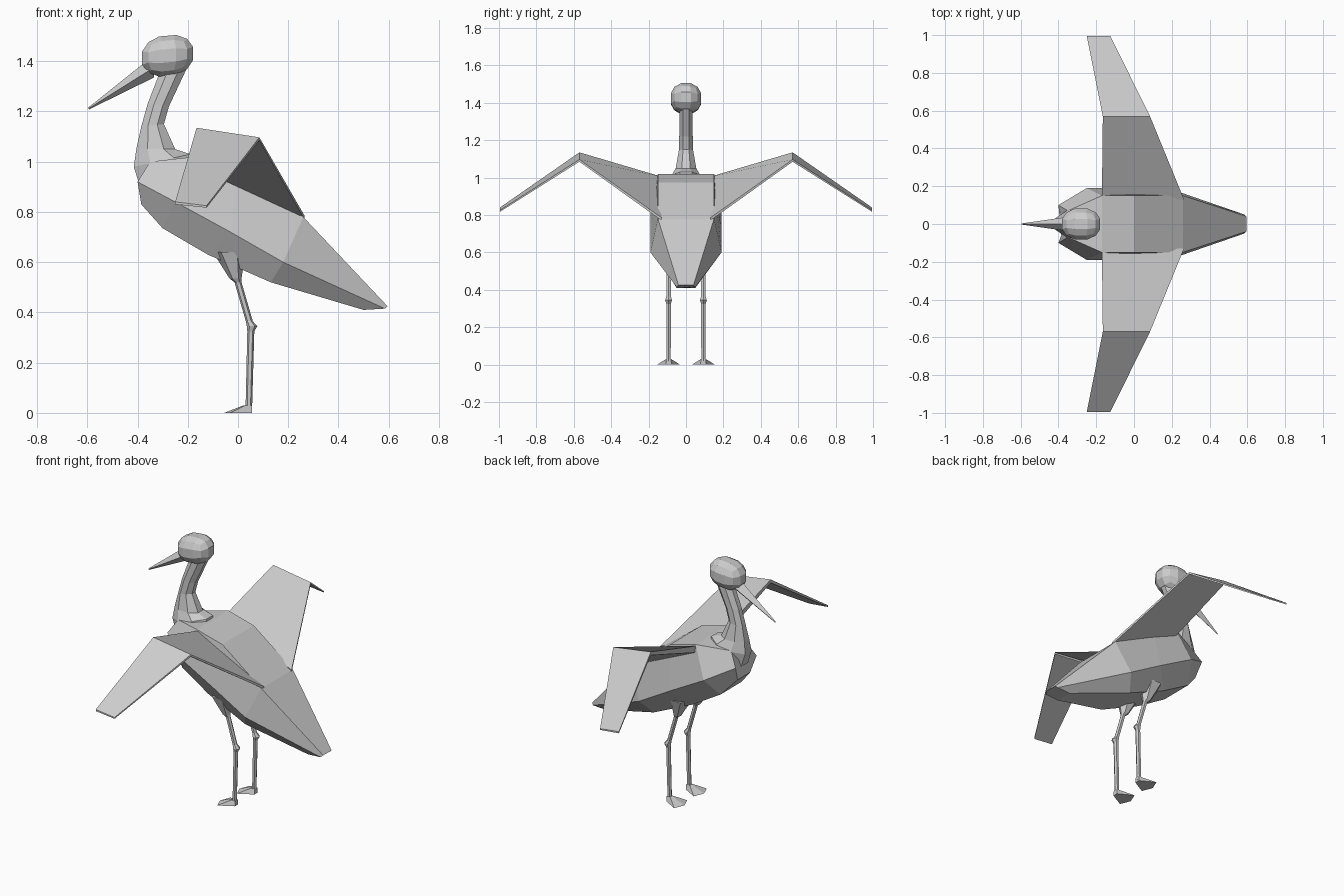
import bpy, bmesh, math
from mathutils import Vector

if "Cube" in bpy.data.objects:
    bpy.data.objects.remove(bpy.data.objects["Cube"])


def finish(name, bm, mirror=False):
    bmesh.ops.recalc_face_normals(bm, faces=bm.faces)
    me = bpy.data.meshes.new(name)
    bm.to_mesh(me)
    bm.free()
    ob = bpy.data.objects.new(name, me)
    bpy.context.collection.objects.link(ob)
    if mirror:
        mod = ob.modifiers.new("Mirror", 'MIRROR')
        mod.use_axis = (False, True, False)
        mod.use_mirror_merge = False
    return ob


def loft(name, rings, mirror=False):
    """Skin a list of equal-length rings and cap both ends."""
    bm = bmesh.new()
    vs = [[bm.verts.new(p) for p in r] for r in rings]
    n = len(rings[0])
    for a, b in zip(vs, vs[1:]):
        for i in range(n):
            j = (i + 1) % n
            bm.faces.new((a[i], a[j], b[j], b[i]))
    bm.faces.new(vs[0])
    bm.faces.new(vs[-1])
    return finish(name, bm, mirror)


def hex_ring(top, mid, bot):
    """Six-sided body section from (x, z, half width) of top, side and belly."""
    half = [(x, w, z) for x, z, w in (top, mid, bot)]
    return half + [(x, -y, z) for x, y, z in reversed(half)]


def oval_ring(fx, fz, bx, bz, w, n=8):
    """Oval section between a front point and a back point, half width w."""
    f, b = Vector((fx, 0, fz)), Vector((bx, 0, bz))
    c, d = (f + b) / 2, (b - f) / 2
    k = math.cos(math.pi / n)
    angs = [2 * math.pi * (i + 0.5) / n for i in range(n)]
    return [c + d * math.cos(a) / k + Vector((0, w * math.sin(a) / k, 0)) for a in angs]


# Body and tail
loft("body", [hex_ring(*r) for r in (
    ((-0.35, 1.00, 0.07), (-0.40, 0.92, 0.10), (-0.385, 0.83, 0.06)),
    ((-0.17, 1.02, 0.15), (-0.25, 0.84, 0.19), (-0.30, 0.735, 0.10)),
    ((0.00, 0.975, 0.15), (-0.03, 0.72, 0.19), (-0.12, 0.63, 0.11)),
    ((0.26, 0.78, 0.15), (0.18, 0.60, 0.19), (0.13, 0.52, 0.12)),
    ((0.595, 0.425, 0.04), (0.585, 0.415, 0.05), (0.50, 0.41, 0.05)))])

# Neck, flaring into the breast
loft("neck", [oval_ring(*r) for r in (
    (-0.39, 0.90, -0.18, 0.99, 0.08),
    (-0.415, 0.98, -0.19, 1.03, 0.075),
    (-0.405, 1.05, -0.25, 1.05, 0.055),
    (-0.385, 1.14, -0.295, 1.15, 0.038),
    (-0.36, 1.23, -0.275, 1.22, 0.036),
    (-0.31, 1.36, -0.20, 1.38, 0.036))])

# Head: rounded cube
bm = bmesh.new()
bmesh.ops.create_cube(bm, size=2)
bmesh.ops.subdivide_edges(bm, edges=bm.edges[:], cuts=2, use_grid_fill=True)
for v in bm.verts:
    p = v.co.normalized()
    v.co = Vector((-0.28 + 0.112 * p.x, 0.09 * p.y, 1.422 + 0.088 * p.z + 0.01 * p.x))
finish("head", bm)

# Beak: four-sided spike
loft("beak", [
    [(-0.34, 0, 1.42), (-0.335, 0.04, 1.375), (-0.335, 0, 1.335), (-0.335, -0.04, 1.375)],
    [(-0.597, 0, 1.215), (-0.595, 0.003, 1.212), (-0.593, 0, 1.208), (-0.595, -0.003, 1.212)]])


def wing_ring(y, lx, lz, tx, tz, tl, tt):
    """Wing section: leading and trailing edge points with their thicknesses."""
    return [(lx, y, lz), (tx, y, tz), (tx, y, tz - tt), (lx, y, lz - tl)]


# Bent wings
loft("wings", [wing_ring(*r) for r in (
    (0.13, -0.17, 1.005, 0.265, 0.785, 0.04, 0.015),
    (0.57, -0.165, 1.135, 0.085, 1.097, 0.02, 0.012),
    (0.995, -0.25, 0.84, -0.125, 0.825, 0.01, 0.008))], mirror=True)

# Legs with thigh and knee
path = ((-0.035, 0.64, 0.065), (-0.01, 0.535, 0.024), (0.0, 0.52, 0.014),
        (0.045, 0.365, 0.014), (0.056, 0.345, 0.021), (0.051, 0.325, 0.014),
        (0.043, 0.015, 0.013))
loft("legs", [[(x + r * math.cos(i * math.pi / 3), 0.093 + r * math.sin(i * math.pi / 3), z)
               for i in range(6)] for x, z, r in path], mirror=True)

# Webbed feet: a flat fan with a raised instep
fan = ((0.055, 0.015), (-0.03, 0.062), (-0.055, 0.0), (-0.03, -0.062), (0.055, -0.015))
instep = ((0.055, 0.013), (0.03, 0.013), (0.022, 0.0), (0.03, -0.013), (0.055, -0.013))
loft("feet", [[(x, 0.093 + y, 0) for x, y in fan],
              [(x, 0.093 + y, 0.03) for x, y in instep]], mirror=True)
